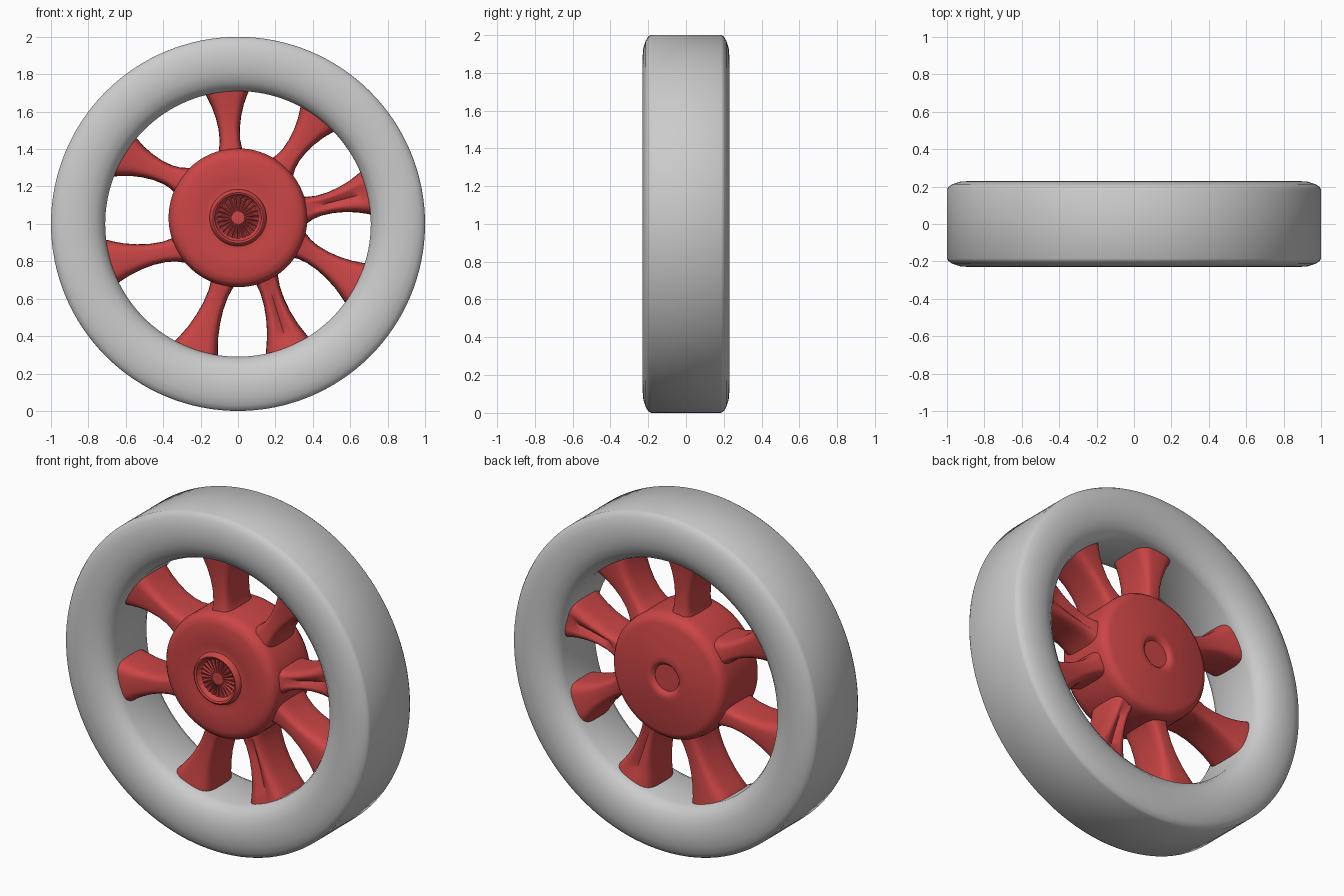
import bpy, bmesh, math
from mathutils import Vector

if "Cube" in bpy.data.objects:
    bpy.data.objects.remove(bpy.data.objects["Cube"])

red = bpy.data.materials.new("hub_red")
red.diffuse_color = (0.6, 0.06, 0.06, 1)
red.use_nodes = True
red.node_tree.nodes["Principled BSDF"].inputs["Base Color"].default_value = red.diffuse_color


def finish(bm, name, material=None, angle=40):
    bmesh.ops.recalc_face_normals(bm, faces=bm.faces)
    mesh = bpy.data.meshes.new(name)
    bm.to_mesh(mesh)
    bm.free()
    ob = bpy.data.objects.new(name, mesh)
    bpy.context.collection.objects.link(ob)
    if material:
        mesh.materials.append(material)
    bpy.ops.object.select_all(action='DESELECT')
    ob.select_set(True)
    bpy.context.view_layer.objects.active = ob
    bpy.ops.object.shade_smooth_by_angle(angle=math.radians(angle))
    return ob


def skin(bm, loops, closed_ring=False):
    """Join successive vertex loops with quads."""
    count = len(loops)
    for i in range(count if closed_ring else count - 1):
        a, b = loops[i], loops[(i + 1) % count]
        for k in range(len(a)):
            j = (k + 1) % len(a)
            bm.faces.new((a[k], a[j], b[j], b[k]))


def lathe(name, profile, cz, seg, closed=False, material=None, ribs=()):
    """Revolve (radius, y) points about the y axis at height cz."""
    bm = bmesh.new()
    loops = []
    for i, (r, y) in enumerate(profile):
        loop = []
        for k in range(seg):
            a = 2 * math.pi * k / seg
            dy = 0.007 * (k % 4 < 2) if i in ribs else 0
            loop.append(bm.verts.new((r * math.cos(a), y + dy, cz + r * math.sin(a))))
        loops.append(loop)
    skin(bm, loops, closed)
    if not closed:
        bm.faces.new(loops[0])
        bm.faces.new(loops[-1])
    return finish(bm, name, material)


# Tyre: flat tread, chamfered shoulder, bulging sidewall
half = [(1.0, 0.185), (0.992, 0.199), (0.97, 0.213), (0.93, 0.226), (0.87, 0.231),
        (0.81, 0.224), (0.76, 0.205), (0.725, 0.175), (0.71, 0.14)]
lathe("tyre", half + [(r, -y) for r, y in reversed(half)], 1.0, 128, closed=True)

# Hub: rounded drum with raised ribbed cap in front and shallow dish behind
HUB_Z = 1.033
hub = [(0.02, -0.192), (0.035, -0.192), (0.05, -0.190), (0.11, -0.190), (0.118, -0.195),
       (0.125, -0.212), (0.135, -0.217), (0.145, -0.21), (0.152, -0.186), (0.17, -0.183),
       (0.2, -0.19), (0.31, -0.186), (0.345, -0.176), (0.362, -0.157), (0.371, -0.12),
       (0.371, 0.12), (0.365, 0.155), (0.35, 0.176), (0.32, 0.189), (0.13, 0.195),
       (0.105, 0.2), (0.09, 0.193), (0.078, 0.178), (0.02, 0.178)]
lathe("hub", hub, HUB_Z, 96, material=red, ribs=(2, 3))


def spoke(name, inner, outer, grooved):
    """Flared bar with a rounded-box section, lofted from hub to tyre."""
    p, q = Vector((inner[0], 0, inner[1])), Vector((outer[0], 0, outer[1]))
    side = Vector((0, 1, 0)).cross((q - p).normalized())
    bm = bmesh.new()
    loops = []
    # position along spoke, half width, half depth
    for t, w, d in [(-0.2, 0.085, 0.14), (0.0, 0.062, 0.128), (0.15, 0.055, 0.122),
                    (0.35, 0.057, 0.12), (0.55, 0.068, 0.122), (0.75, 0.086, 0.128),
                    (0.9, 0.106, 0.134), (1.02, 0.124, 0.14), (1.1, 0.128, 0.142)]:
        loop = []
        for k in range(40):
            a = 2 * math.pi * k / 40
            c, s = math.cos(a), math.sin(a)
            u = math.copysign(abs(c) ** 0.5, c)
            v = math.copysign(abs(s) ** 0.5, s)
            if grooved and 0 < t < 1:
                v *= 1 - 0.22 * math.exp(-(u / 0.28) ** 2)
            loop.append(bm.verts.new(p.lerp(q, t) + side * (u * w) + Vector((0, v * d, 0))))
        loops.append(loop)
    skin(bm, loops)
    bm.faces.new(loops[0])
    bm.faces.new(loops[-1])
    finish(bm, name, red, 50)


# Eight slightly irregular spokes: hub point, tyre point (x, z), grooved or not
spokes = [((-0.04, 1.40), (-0.06, 1.71), False), ((0.255, 1.33), (0.435, 1.575), False),
          ((0.385, 1.085), (0.69, 1.165), True), ((0.355, 0.865), (0.635, 0.685), False),
          ((0.155, 0.70), (0.265, 0.355), True), ((-0.085, 0.68), (-0.22, 0.335), False),
          ((-0.345, 0.86), (-0.675, 0.795), False), ((-0.335, 1.245), (-0.605, 1.365), False)]
for n, (a, b, g) in enumerate(spokes, 1):
    spoke(f"spoke_{n}", a, b, g)
